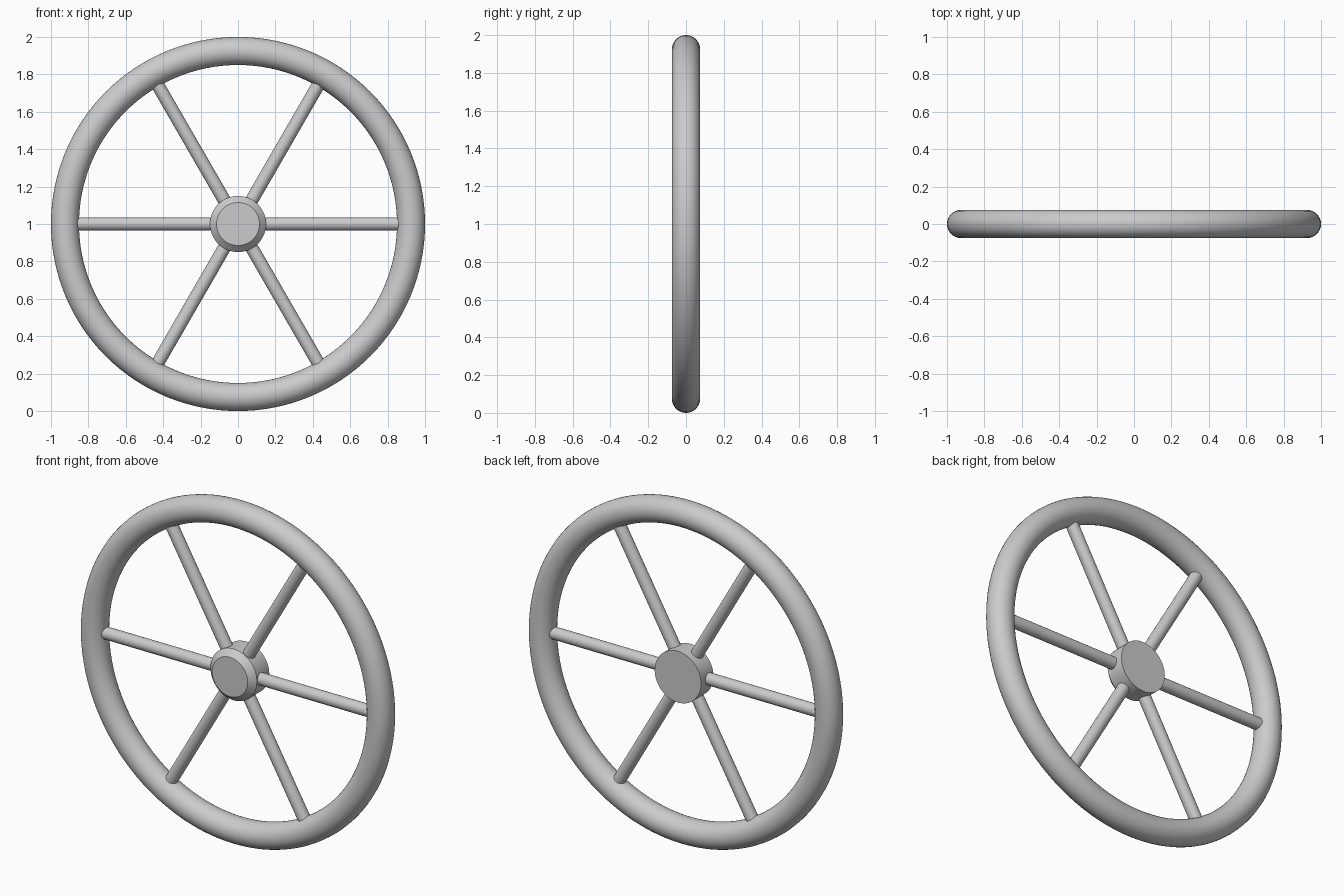
import bpy, bmesh, math
from mathutils import Matrix, Vector

if "Cube" in bpy.data.objects:
    bpy.data.objects.remove(bpy.data.objects["Cube"], do_unlink=True)

CENTRE = Vector((0, 0, 1))
RIM_RADIUS, TUBE = 0.925, 0.075
HUB_RADIUS, HUB_HALF, CHAMFER = 0.15, 0.075, 0.035
SPOKE_RADIUS, SPOKES = 0.035, 6

grey = bpy.data.materials.new("plain grey")
grey.use_nodes = True
grey.diffuse_color = (0.6, 0.6, 0.6, 1)
grey.node_tree.nodes["Principled BSDF"].inputs["Base Color"].default_value = (0.6, 0.6, 0.6, 1)


def finish(obj, name):
    obj.name = obj.data.name = name
    obj.data.materials.append(grey)
    bpy.ops.object.select_all(action="DESELECT")
    obj.select_set(True)
    bpy.context.view_layer.objects.active = obj
    bpy.ops.object.shade_smooth_by_angle(angle=math.radians(30))


# Round tubular rim
bpy.ops.mesh.primitive_torus_add(
    major_segments=128, minor_segments=32, major_radius=RIM_RADIUS,
    minor_radius=TUBE, location=CENTRE, rotation=(math.pi / 2, 0, 0))
finish(bpy.context.object, "rim")

# Hub: cylinder lathed around y, chamfered at the front only
profile = [(0, -HUB_HALF), (HUB_RADIUS - CHAMFER, -HUB_HALF),
           (HUB_RADIUS, CHAMFER - HUB_HALF), (HUB_RADIUS, HUB_HALF), (0, HUB_HALF)]
bm = bmesh.new()
points = [bm.verts.new((r, y, 0)) for r, y in profile]
edges = [bm.edges.new(pair) for pair in zip(points, points[1:])]
bmesh.ops.spin(bm, geom=points + edges, cent=(0, 0, 0), axis=(0, 1, 0),
               angle=math.tau, steps=64)
bmesh.ops.remove_doubles(bm, verts=bm.verts, dist=0.0001)
bmesh.ops.recalc_face_normals(bm, faces=bm.faces)
mesh = bpy.data.meshes.new("hub")
bm.to_mesh(mesh)
bm.free()
hub = bpy.data.objects.new("hub", mesh)
hub.location = CENTRE
bpy.context.collection.objects.link(hub)
finish(hub, "hub")

# Round spokes running from inside the hub to the middle of the rim tube
inner, outer = HUB_RADIUS / 2, RIM_RADIUS
for i in range(SPOKES):
    turn = Matrix.Rotation(math.tau * i / SPOKES, 3, "Y")
    direction = turn @ Vector((1, 0, 0))
    bpy.ops.mesh.primitive_cylinder_add(
        vertices=32, radius=SPOKE_RADIUS, depth=outer - inner,
        location=CENTRE + direction * (inner + outer) / 2,
        rotation=direction.to_track_quat("Z", "Y").to_euler())
    finish(bpy.context.object, f"spoke_{i + 1}")
